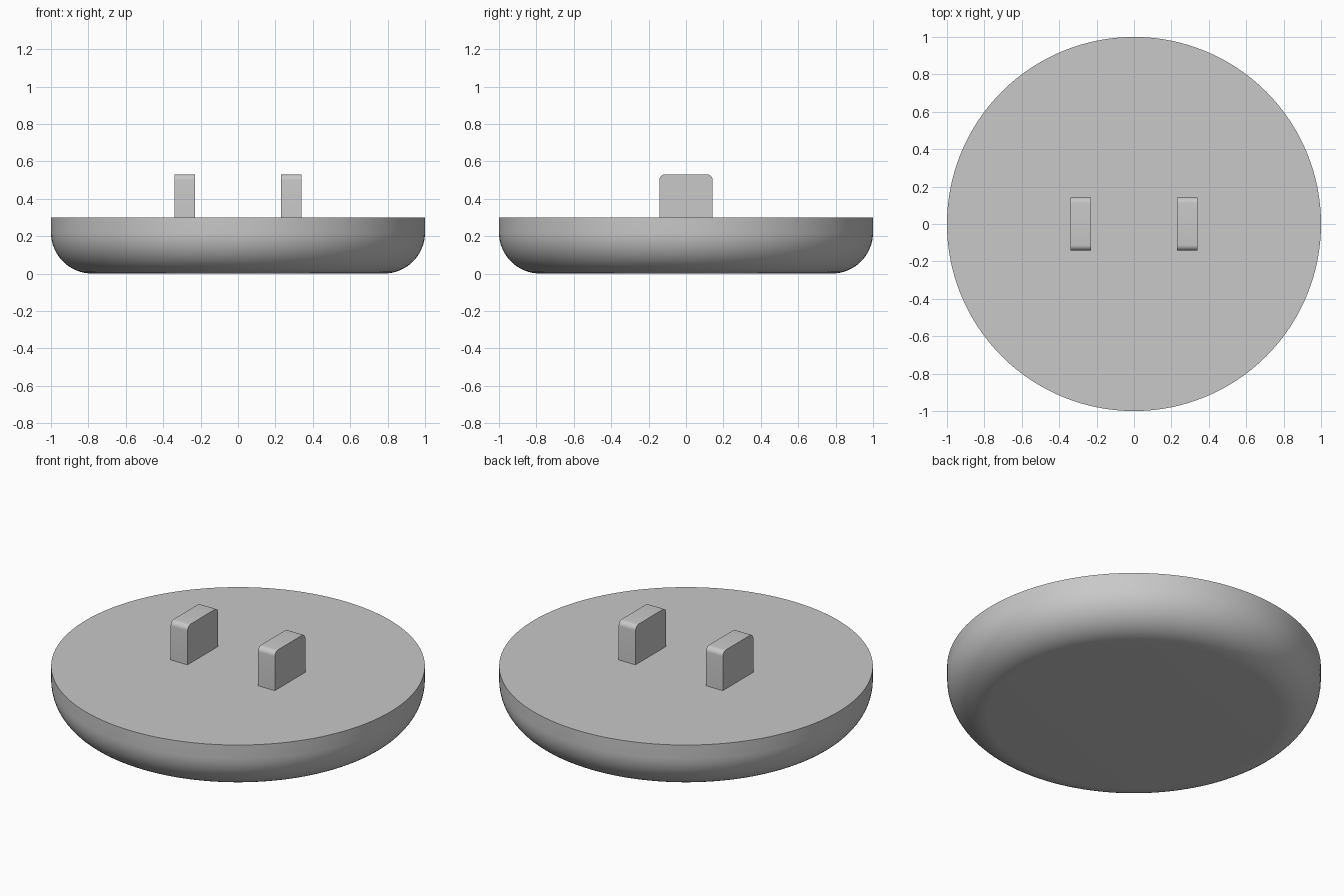
import bpy
import bmesh
from math import cos, sin, pi, radians

cube = bpy.data.objects.get("Cube")
if cube:
    bpy.data.objects.remove(cube, do_unlink=True)

# Single grey finish
grey = bpy.data.materials.new("light_grey")
grey.use_nodes = True
grey.diffuse_color = (0.58, 0.58, 0.58, 1)
grey.node_tree.nodes["Principled BSDF"].inputs["Base Color"].default_value = grey.diffuse_color


def finish(name, bm):
    """Turn a bmesh into a smooth-shaded object with sharp edges kept."""
    bmesh.ops.recalc_face_normals(bm, faces=bm.faces)
    mesh = bpy.data.meshes.new(name)
    bm.to_mesh(mesh)
    bm.free()
    mesh.materials.append(grey)
    obj = bpy.data.objects.new(name, mesh)
    bpy.context.collection.objects.link(obj)
    bpy.ops.object.select_all(action="DESELECT")
    obj.select_set(True)
    bpy.context.view_layer.objects.active = obj
    bpy.ops.object.shade_smooth_by_angle(angle=radians(30))
    return obj


def make_disc(radius, height, fillet, segments=128, steps=16):
    """Flat-topped disc with a rounded lower rim."""
    profile = [(radius - fillet + fillet * sin(a), fillet - fillet * cos(a))
               for a in (i / steps * pi / 2 for i in range(steps + 1))]
    profile.append((radius, height))
    bm = bmesh.new()
    rings = [[bm.verts.new((r * cos(t), r * sin(t), z))
              for t in (2 * pi * s / segments for s in range(segments))]
             for r, z in profile]
    for low, high in zip(rings, rings[1:]):
        for s in range(segments):
            n = (s + 1) % segments
            bm.faces.new((low[s], low[n], high[n], high[s]))
    bm.faces.new(rings[0])
    bm.faces.new(rings[-1])
    return finish("disc_body", bm)


def make_prong(name, x, width, depth, bottom, top, corner):
    """Upright tab with its front and back top edges rounded."""
    bm = bmesh.new()
    bmesh.ops.create_cube(bm, size=1)
    for v in bm.verts:
        v.co = (x + v.co.x * width, v.co.y * depth, top if v.co.z > 0 else bottom)
    edges = [e for e in bm.edges
             if all(v.co.z == top for v in e.verts)
             and abs(e.verts[0].co.y - e.verts[1].co.y) < 0.001]
    if not edges:
        edges = [e for e in bm.edges if min(v.co.z for v in e.verts) > bottom + 0.01
                 and abs(e.verts[0].co.y - e.verts[1].co.y) < 0.001]
    bmesh.ops.bevel(bm, geom=edges, offset=corner, segments=6, profile=0.5, affect="EDGES")
    return finish(name, bm)


# Rounded body and its two prongs
make_disc(radius=1.0, height=0.3, fillet=0.22)
for name, side in (("left_prong", 1), ("right_prong", -1)):
    make_prong(name, side * 0.285, 0.11, 0.285, 0.29, 0.53, 0.03)
